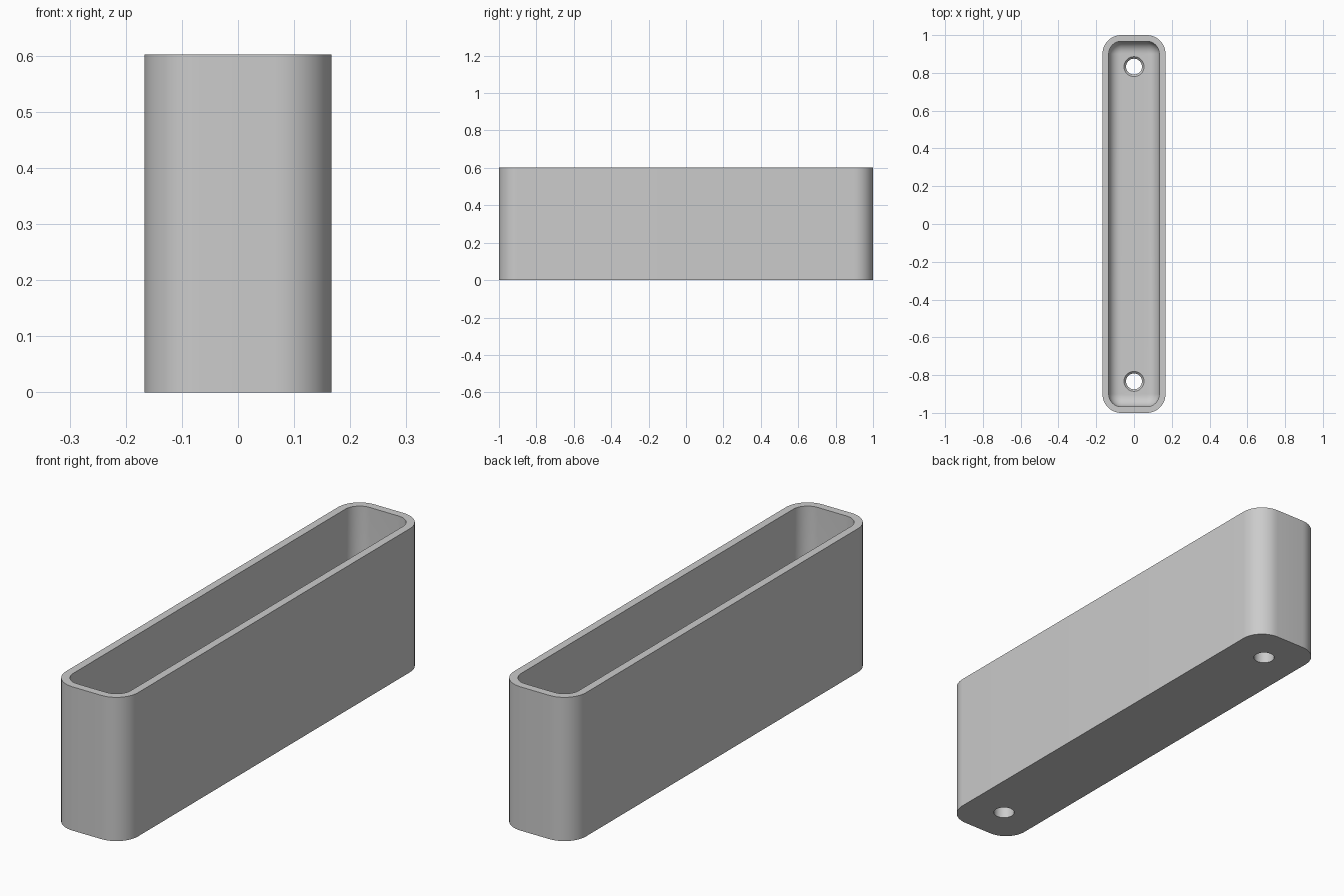
import bpy, bmesh
from math import sin, cos, pi

cube = bpy.data.objects.get("Cube")
if cube:
    bpy.data.objects.remove(cube, do_unlink=True)

HALF_X, HALF_Y, HEIGHT = 0.167, 1.0, 0.602
WALL, CORNER, FLOOR, FILLET = 0.033, 0.1, 0.067, 0.062
HOLE_Y, HOLE_R, SINK_R = 0.833, 0.042, 0.053

grey = bpy.data.materials.new("plain grey")
grey.use_nodes = True
grey.diffuse_color = (0.6, 0.6, 0.6, 1)
grey.node_tree.nodes["Principled BSDF"].inputs["Base Color"].default_value = (0.6, 0.6, 0.6, 1)


def rounded_loop(inset, z, steps=12):
    """Rounded rectangle, moved inwards from the outer outline."""
    r = CORNER - inset
    cx, cy = HALF_X - CORNER, HALF_Y - CORNER
    points = []
    for i, (sx, sy) in enumerate([(1, 1), (-1, 1), (-1, -1), (1, -1)]):
        for k in range(steps + 1):
            a = (i + k / steps) * pi / 2
            points.append((sx * cx + r * cos(a), sy * cy + r * sin(a), z))
    return points


def circle(r, y, z, n=32):
    return [(r * cos(2 * pi * i / n), y + r * sin(2 * pi * i / n), z) for i in range(n)]


def loft(name, loops):
    """Closed solid skinned through a list of loops, capped at both ends."""
    bm = bmesh.new()
    rings = [[bm.verts.new(p) for p in loop] for loop in loops]
    for a, b in zip(rings, rings[1:]):
        for i in range(len(a)):
            j = (i + 1) % len(a)
            bm.faces.new((a[i], a[j], b[j], b[i]))
    bm.faces.new(rings[0][::-1])
    bm.faces.new(rings[-1])
    bmesh.ops.recalc_face_normals(bm, faces=bm.faces)
    mesh = bpy.data.meshes.new(name)
    bm.to_mesh(mesh)
    bm.free()
    mesh.materials.append(grey)
    obj = bpy.data.objects.new(name, mesh)
    bpy.context.collection.objects.link(obj)
    return obj


# Open tray: outer wall, rim, inner wall, rounded inner foot, floor
loops = [rounded_loop(0, 0), rounded_loop(0, HEIGHT), rounded_loop(WALL, HEIGHT)]
for k in range(9):
    a = k / 8 * pi / 2
    loops.append(rounded_loop(WALL + FILLET * (1 - cos(a)), FLOOR + FILLET * (1 - sin(a))))
tray = loft("tray", loops)

# Countersunk screw holes through the floor
bpy.context.view_layer.objects.active = tray
for side in (-1, 1):
    y = side * HOLE_Y
    sink = SINK_R - HOLE_R
    cutter = loft("hole_cutter", [circle(HOLE_R, y, -0.05), circle(HOLE_R, y, FLOOR - sink),
                                  circle(SINK_R, y, FLOOR), circle(SINK_R, y, FLOOR + 0.05)])
    cutter.hide_render = True
    mod = tray.modifiers.new("screw hole", 'BOOLEAN')
    mod.operation = 'DIFFERENCE'
    mod.solver = 'EXACT'
    mod.object = cutter
    bpy.ops.object.modifier_apply(modifier=mod.name)
    bpy.data.objects.remove(cutter, do_unlink=True)

# Smooth corners with crisp rim edges
bpy.ops.object.select_all(action='DESELECT')
tray.select_set(True)
bpy.ops.object.shade_smooth_by_angle(angle=pi / 6)
